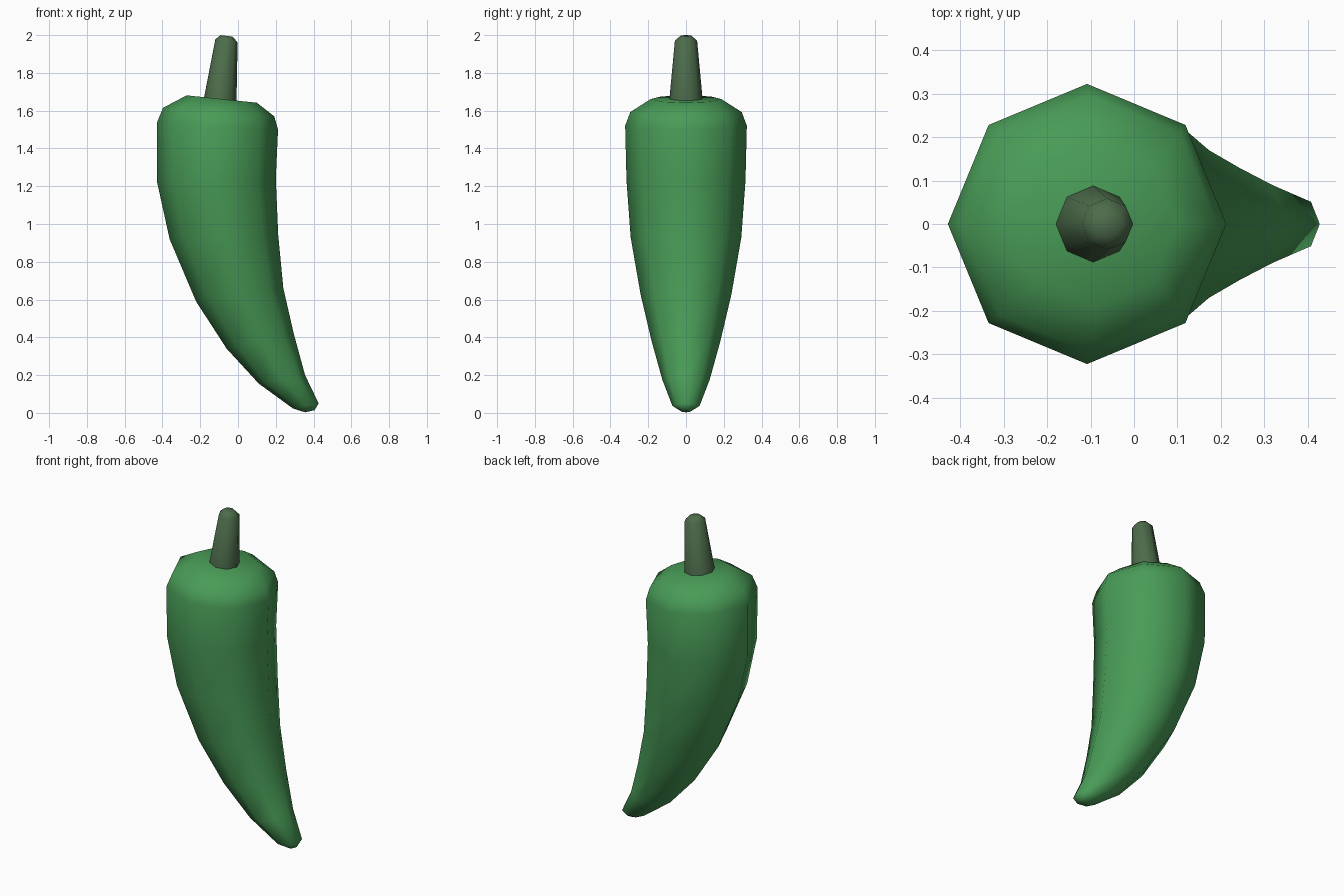
import bpy, bmesh, math
from mathutils import Vector

if "Cube" in bpy.data.objects:
    bpy.data.objects.remove(bpy.data.objects["Cube"])


def material(name, rgb):
    m = bpy.data.materials.new(name)
    m.diffuse_color = (*rgb, 1)
    m.use_nodes = True
    m.node_tree.nodes["Principled BSDF"].inputs["Base Color"].default_value = m.diffuse_color
    return m


def loft(name, rings, mat, sides=8):
    """Skin octagonal rings; each ring is (left x, left z, right x, right z, half depth)."""
    bm = bmesh.new()
    loops = []
    for lx, lz, rx, rz, d in rings:
        c = Vector(((lx + rx) / 2, 0, (lz + rz) / 2))
        u = Vector(((rx - lx) / 2, 0, (rz - lz) / 2))
        v = Vector((0, d, 0))
        loops.append([bm.verts.new(c + u * math.cos(a) + v * math.sin(a))
                      for a in (i * math.tau / sides for i in range(sides))])
    for a, b in zip(loops, loops[1:]):
        for i in range(sides):
            j = (i + 1) % sides
            bm.faces.new((a[i], a[j], b[j], b[i]))
    bm.faces.new(loops[0])
    bm.faces.new(loops[-1])
    bmesh.ops.recalc_face_normals(bm, faces=bm.faces)
    me = bpy.data.meshes.new(name)
    bm.to_mesh(me)
    bm.free()
    me.materials.append(mat)
    ob = bpy.data.objects.new(name, me)
    bpy.context.collection.objects.link(ob)
    bpy.context.view_layer.objects.active = ob
    ob.select_set(True)
    bpy.ops.object.shade_smooth_by_angle(angle=math.radians(60))
    ob.select_set(False)
    return ob


# curved pepper body, bottom tip to shoulder
loft("pepper_body", [
    (0.355, 0.003, 0.405, 0.014, 0.026),
    (0.29, 0.024, 0.427, 0.05, 0.072),
    (0.11, 0.155, 0.355, 0.20, 0.126),
    (-0.06, 0.34, 0.295, 0.42, 0.182),
    (-0.222, 0.59, 0.24, 0.66, 0.24),
    (-0.362, 0.92, 0.213, 0.94, 0.293),
    (-0.428, 1.22, 0.20, 1.24, 0.315),
    (-0.428, 1.54, 0.212, 1.50, 0.322),
    (-0.397, 1.615, 0.192, 1.57, 0.295),
    (-0.272, 1.681, 0.10, 1.642, 0.187),
], material("pepper green", (0.066, 0.33, 0.095)))

# tapered stem with a rounded end
loft("stem", [
    (-0.184, 1.645, -0.008, 1.63, 0.09),
    (-0.18, 1.668, -0.008, 1.652, 0.088),
    (-0.12, 1.978, -0.002, 1.962, 0.059),
    (-0.092, 2.0, -0.03, 1.992, 0.03),
], material("stem green", (0.074, 0.15, 0.07)))
